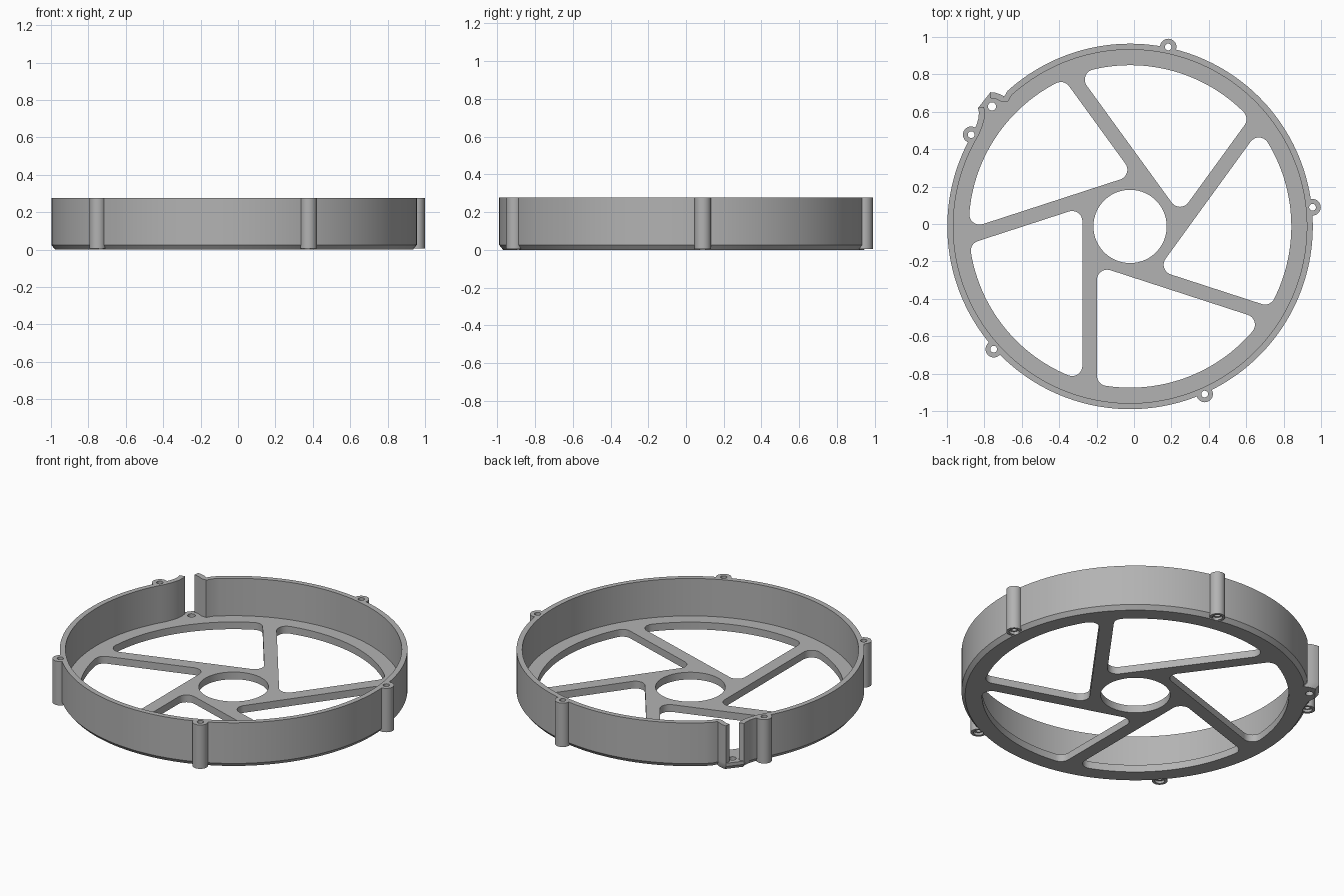
import bpy, bmesh
from math import radians, degrees, cos, sin, atan2, sqrt, pi
from mathutils import Vector, Matrix

CENTRE = Vector((-0.021, -0.013, 0))
R, WALL, FLOOR, TOP = 0.977, 0.032, 0.045, 0.277
BOSS_R, BOSS_ANGLES = 0.981, [6 + 72 * i for i in range(5)]

if "Cube" in bpy.data.objects:
    bpy.data.objects.remove(bpy.data.objects["Cube"])

grey = bpy.data.materials.new("plain grey")
grey.use_nodes = True
grey.diffuse_color = (0.45, 0.45, 0.45, 1)
grey.node_tree.nodes["Principled BSDF"].inputs["Base Color"].default_value = (0.45, 0.45, 0.45, 1)


def polar(r, deg):
    return Vector((r * cos(radians(deg)), r * sin(radians(deg))))


def arc(centre, r, a, b, n):
    return [centre + polar(r, a + (b - a) * i / n) for i in range(n + 1)]


def make(name, bm):
    bmesh.ops.recalc_face_normals(bm, faces=bm.faces)
    mesh = bpy.data.meshes.new(name)
    bm.to_mesh(mesh)
    bm.free()
    mesh.materials.append(grey)
    ob = bpy.data.objects.new(name, mesh)
    ob.location = CENTRE
    bpy.context.collection.objects.link(ob)
    return ob


def side(bm, layers):
    """Skin stacked closed outlines given as (points, z); return end edges."""
    rings = [[bm.verts.new((p.x, p.y, z)) for p in pts] for pts, z in layers]
    n = len(rings[0])
    for lo, hi in zip(rings, rings[1:]):
        for i in range(n):
            j = (i + 1) % n
            bm.faces.new((lo[i], lo[j], hi[j], hi[i]))
    return [[bm.edges.get((ring[i], ring[(i + 1) % n])) for i in range(n)]
            for ring in (rings[0], rings[-1])]


def cylinder(bm, pos, r, z0, z1, n=24):
    bmesh.ops.create_cone(bm, cap_ends=True, segments=n, radius1=r, radius2=r, depth=z1 - z0,
                          matrix=Matrix.Translation((pos.x, pos.y, (z0 + z1) / 2)))


def cut(ob, cutter):
    mod = ob.modifiers.new("cut", 'BOOLEAN')
    mod.operation, mod.solver, mod.object = 'DIFFERENCE', 'EXACT', cutter
    bpy.context.view_layer.objects.active = ob
    bpy.ops.object.modifier_apply(modifier=mod.name)


# Wall centreline: nearly full circle with both ends flared outward at the slot
mid = R - WALL / 2
path = [polar(1.02, 141.4), polar(1.0, 142.4), polar(0.982, 144), polar(0.97, 146)]
path += arc(Vector((0, 0)), mid, 149, 492, 170)
path += [polar(0.95, 134.4), polar(0.965, 135), polar(0.99, 135.5), polar(1.01, 136.1), polar(1.025, 136.8)]
outer, inner = [], []
for i, p in enumerate(path):
    d = (path[min(i + 1, len(path) - 1)] - path[max(i - 1, 0)]).normalized()
    normal = Vector((d.y, -d.x))
    outer.append(p + normal * WALL / 2)
    inner.append(p - normal * WALL / 2)

bm = bmesh.new()
strips = [[bm.verts.new((p.x, p.y, z)) for p in pts]
          for pts, z in ((outer, FLOOR), (outer, TOP), (inner, TOP), (inner, FLOOR))]
for k in range(4):
    a, b = strips[k], strips[(k + 1) % 4]
    for i in range(len(path) - 1):
        bm.faces.new((a[i], a[i + 1], b[i + 1], b[i]))
for i in (0, -1):
    bm.faces.new([s[i] for s in strips])
wall = make("rim_wall", bm)

# Spoke window outline: two straight sides, outer arc, three rounded corners
NEAR, FAR, WIN_R, FIL = 0.177, 0.255, 0.862, 0.055
n2, t2 = polar(1, -108), polar(1, -18)
x = FIL - NEAR
corner = Vector((x, (FAR + FIL - n2.x * x) / n2.y))
low = Vector((x, -sqrt((WIN_R - FIL) ** 2 - x * x)))
far = n2 * (FAR + FIL) + t2 * sqrt((WIN_R - FIL) ** 2 - (FAR + FIL) ** 2)
a_low, a_far = degrees(atan2(low.y, low.x)), degrees(atan2(far.y, far.x))
window = arc(low, FIL, -180, a_low, 8)
window += arc(Vector((0, 0)), WIN_R, a_low, a_far, 32)[1:-1]
window += arc(far, FIL, a_far, 72, 8) + arc(corner, FIL, 72, 180, 10)

# Floor plate with chamfered outer edge, five windows and the hub hole
bm = bmesh.new()
ends = [side(bm, [([p * 0.979 for p in outer], 0), (outer, 0.025), (outer, FLOOR)])]
for i in range(5):
    turn = Matrix.Rotation(radians(72 * i), 2)
    pts = [turn @ p for p in window]
    ends.append(side(bm, [(pts, 0), (pts, FLOOR)]))
hub = arc(Vector((0, 0)), 0.196, 0, 354, 59)
ends.append(side(bm, [(hub, 0), (hub, FLOOR)]))
for k in (0, 1):
    bmesh.ops.triangle_fill(bm, edges=[e for pair in ends for e in pair[k]], use_beauty=True)
plate = make("spoked_floor", bm)

# Screw bosses around the rim
bm = bmesh.new()
for a in BOSS_ANGLES:
    cylinder(bm, polar(BOSS_R, a), 0.044, 0.005, TOP, 32)
bosses = make("screw_bosses", bm)

# Cutters: screw holes, counterbores below, and the clear bore of the rim
bm = bmesh.new()
for a in BOSS_ANGLES:
    cylinder(bm, polar(BOSS_R, a), 0.018, -0.1, 0.4)
cylinder(bm, polar(0.978, 139), 0.022, -0.1, 0.4)
holes = make("hole_cutter", bm)
bm = bmesh.new()
for a in BOSS_ANGLES:
    cylinder(bm, polar(BOSS_R, a), 0.028, -0.1, 0.02)
recess = make("recess_cutter", bm)
bm = bmesh.new()
cylinder(bm, Vector((0, 0)), R - WALL + 0.002, -0.1, 0.4, 170)
bore = make("bore_cutter", bm)

cut(bosses, bore)
for ob in (wall, plate, bosses):
    cut(ob, holes)
for ob in (plate, bosses):
    cut(ob, recess)
for ob in (holes, recess, bore):
    bpy.data.objects.remove(ob)

# Smooth the curved sides, keeping edges sharp
for ob in (wall, plate, bosses):
    bpy.ops.object.select_all(action='DESELECT')
    ob.select_set(True)
    bpy.context.view_layer.objects.active = ob
    bpy.ops.object.shade_smooth_by_angle(angle=radians(30))
